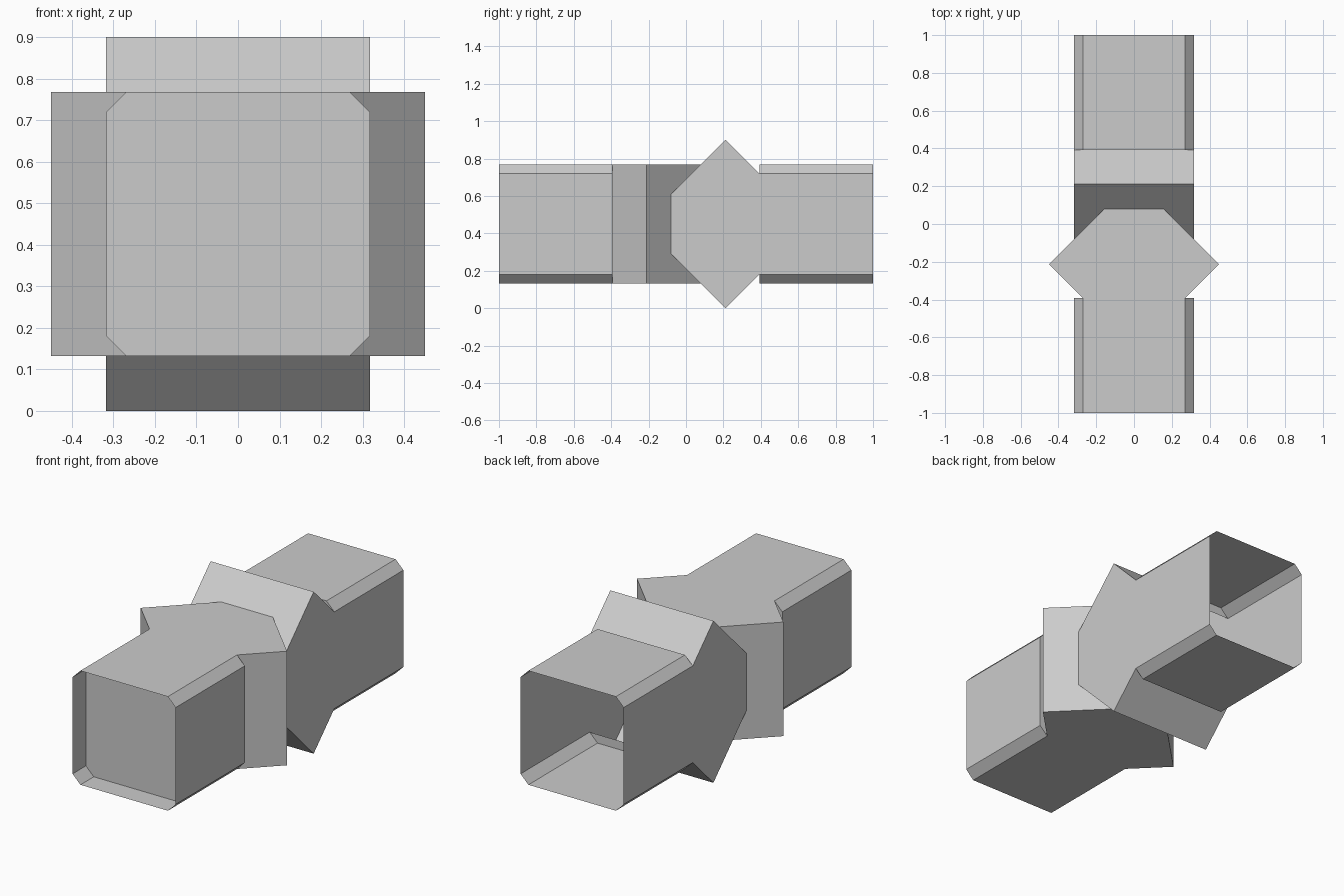
import bpy
import bmesh
from math import pi
from mathutils import Matrix

if "Cube" in bpy.data.objects:
    bpy.data.objects.remove(bpy.data.objects["Cube"], do_unlink=True)

MID = 0.45      # height of the tube axis
HALF = 0.317    # half width of the tube
FLAT = 0.269    # half width of a tube side between its chamfers
END = 1.0       # open end of a tube
NECK = 0.393    # where tube and flare meet
PEAK = 0.212    # widest point of the flare
TIP = -0.083    # blunt inner end of the flare
TIP_HALF = 0.155

grey = bpy.data.materials.new("light_grey")
grey.use_nodes = True
colour = (0.6, 0.6, 0.6, 1)
grey.diffuse_color = colour
grey.node_tree.nodes["Principled BSDF"].inputs["Base Color"].default_value = colour


def finish(name, bm, matrix):
    bmesh.ops.remove_doubles(bm, verts=bm.verts, dist=0.0001)
    bmesh.ops.recalc_face_normals(bm, faces=bm.faces)
    mesh = bpy.data.meshes.new(name)
    bm.to_mesh(mesh)
    bm.free()
    mesh.materials.append(grey)
    obj = bpy.data.objects.new(name, mesh)
    obj.matrix_world = matrix
    bpy.context.collection.objects.link(obj)


def add_face(bm, points):
    bm.faces.new([bm.verts.new(p) for p in points])


def across(bm, a, b):
    """Rectangle over the full width between two (y, z) points."""
    add_face(bm, [(-HALF, *a), (HALF, *a), (HALF, *b), (-HALF, *b)])


def coupling(name, matrix):
    bm = bmesh.new()
    for s in (-1, 1):
        # Side wall running from the tube into the flare
        upper = [(END, FLAT), (NECK, FLAT), (PEAK, MID), (TIP, TIP_HALF)]
        lower = [(y, -z) for y, z in reversed(upper)]
        add_face(bm, [(s * HALF, y, z) for y, z in upper + lower])
        # Flat tube side, neck step and the two flare slopes
        add_face(bm, [(x, y, s * HALF) for x, y in
                      ((-FLAT, NECK), (FLAT, NECK), (FLAT, END), (-FLAT, END))])
        add_face(bm, [(x, NECK, s * z) for x, z in
                      ((-HALF, FLAT), (HALF, FLAT), (FLAT, HALF), (-FLAT, HALF))])
        across(bm, (NECK, s * FLAT), (PEAK, s * MID))
        across(bm, (PEAK, s * MID), (TIP, s * TIP_HALF))
        # Chamfers
        for t in (-1, 1):
            add_face(bm, [(t * HALF, NECK, s * FLAT), (t * FLAT, NECK, s * HALF),
                          (t * FLAT, END, s * HALF), (t * HALF, END, s * FLAT)])
    across(bm, (TIP, TIP_HALF), (TIP, -TIP_HALF))
    finish(name, bm, matrix)


lift = Matrix.Translation((0, 0, MID))
coupling("rear_coupling", lift)
coupling("front_coupling", lift @ Matrix.Rotation(pi, 4, "Z") @ Matrix.Rotation(pi / 2, 4, "Y"))

# Recessed plate closing the front tube
bm = bmesh.new()
add_face(bm, [(-FLAT, 0, -HALF), (FLAT, 0, -HALF), (HALF, 0, -FLAT), (HALF, 0, FLAT),
              (FLAT, 0, HALF), (-FLAT, 0, HALF), (-HALF, 0, FLAT), (-HALF, 0, -FLAT)])
finish("front_plate", bm, lift @ Matrix.Translation((0, -0.883, 0)))
